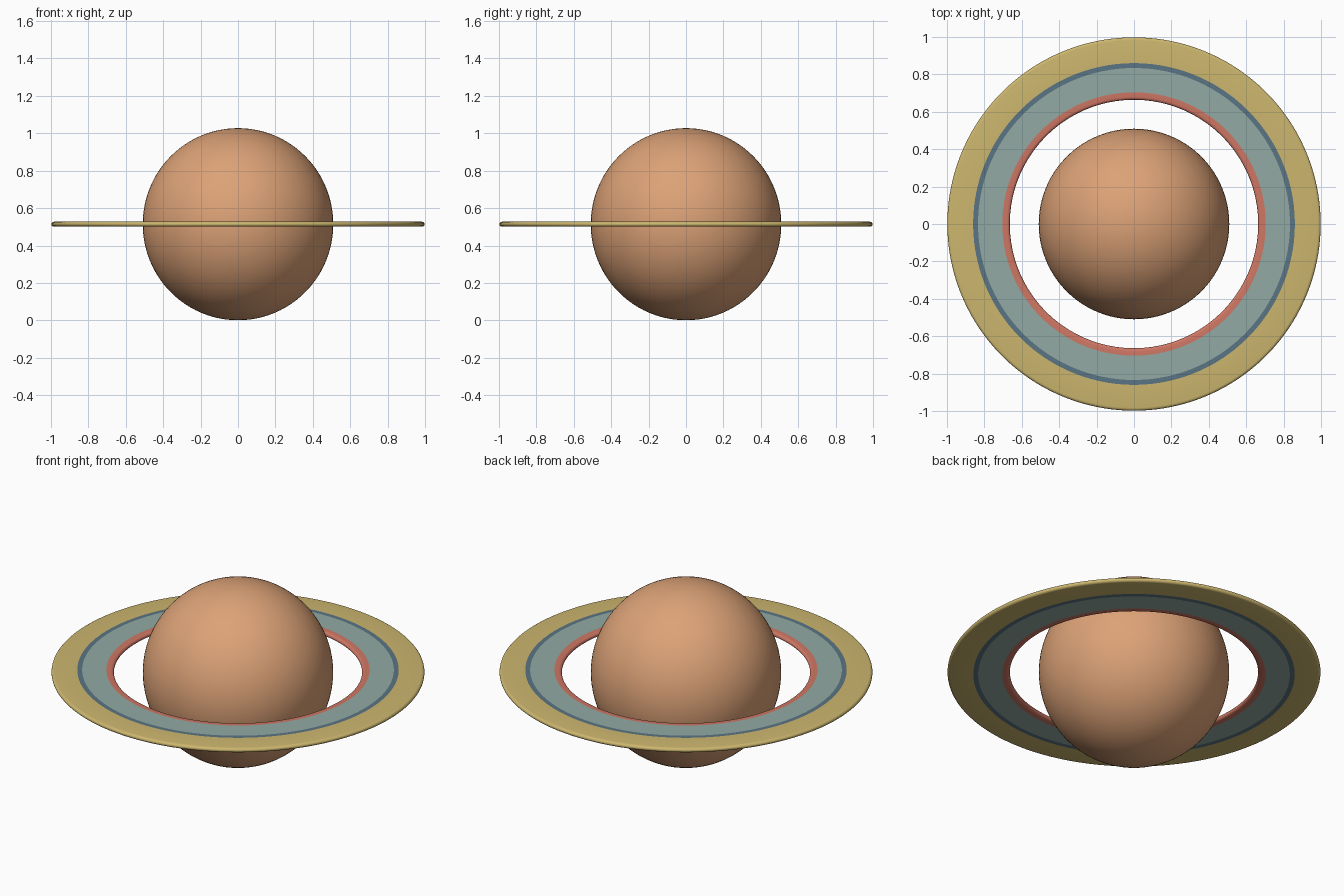
import bpy, bmesh, math

if "Cube" in bpy.data.objects:
    bpy.data.objects.remove(bpy.data.objects["Cube"])

CZ = 0.514          # height of the planet centre and ring plane
HALF = 0.0135       # half the ring thickness


def material(name, rgb):
    """Flat material from 0-255 display values."""
    def lin(c):
        c /= 255
        return c / 12.92 if c <= 0.04045 else ((c + 0.055) / 1.055) ** 2.4
    m = bpy.data.materials.new(name)
    m.diffuse_color = (*[lin(c) for c in rgb], 1)
    m.use_nodes = True
    m.node_tree.nodes["Principled BSDF"].inputs["Base Color"].default_value = m.diffuse_color
    return m


def add_object(name, bm, mats):
    me = bpy.data.meshes.new(name)
    bm.to_mesh(me)
    bm.free()
    for m in mats:
        me.materials.append(m)
    ob = bpy.data.objects.new(name, me)
    bpy.context.collection.objects.link(ob)
    ob.location.z = CZ
    return ob


# Planet ball
bm = bmesh.new()
bmesh.ops.create_uvsphere(bm, u_segments=96, v_segments=48, radius=0.512)
for f in bm.faces:
    f.smooth = True
planet = add_object("planet", bm, [material("warm tan", (220, 162, 119))])
planet.scale = (0.995, 0.995, 1.003)

# Ring: flat section with rounded rims, revolved around z
INNER, OUTER = 0.664, 0.998
BANDS = [0.704, 0.834, 0.860]      # outer radius of the red, teal and blue bands
RIM = 0.016                        # radial depth of the rounded rims
STEPS = 8
profile = []
for i in range(STEPS + 1):         # outer rim, bottom to top
    a = -math.pi / 2 + math.pi * i / STEPS
    profile.append((OUTER - RIM + RIM * math.cos(a), HALF * math.sin(a)))
profile += [(r, HALF) for r in reversed(BANDS)]
for i in range(STEPS + 1):         # inner rim, top to bottom
    a = math.pi / 2 + math.pi * i / STEPS
    profile.append((INNER + RIM + RIM * math.cos(a), HALF * math.sin(a)))
profile += [(r, -HALF) for r in BANDS]

bm = bmesh.new()
SEG = 160
loops = []
for s in range(SEG):
    t = 2 * math.pi * s / SEG
    loops.append([bm.verts.new((r * math.cos(t), r * math.sin(t), z)) for r, z in profile])
n = len(profile)
for s in range(SEG):
    a, b = loops[s], loops[(s + 1) % SEG]
    for i in range(n):
        j = (i + 1) % n
        f = bm.faces.new((a[i], b[i], b[j], a[j]))
        f.smooth = True
        mid = (profile[i][0] + profile[j][0]) / 2
        f.material_index = sum(mid > r for r in BANDS)   # colour by radius
bmesh.ops.recalc_face_normals(bm, faces=bm.faces)
add_object("ring", bm, [
    material("coral red", (207, 119, 100)),
    material("pale teal", (146, 170, 163)),
    material("slate blue", (90, 117, 131)),
    material("sand yellow", (204, 182, 110)),
])
